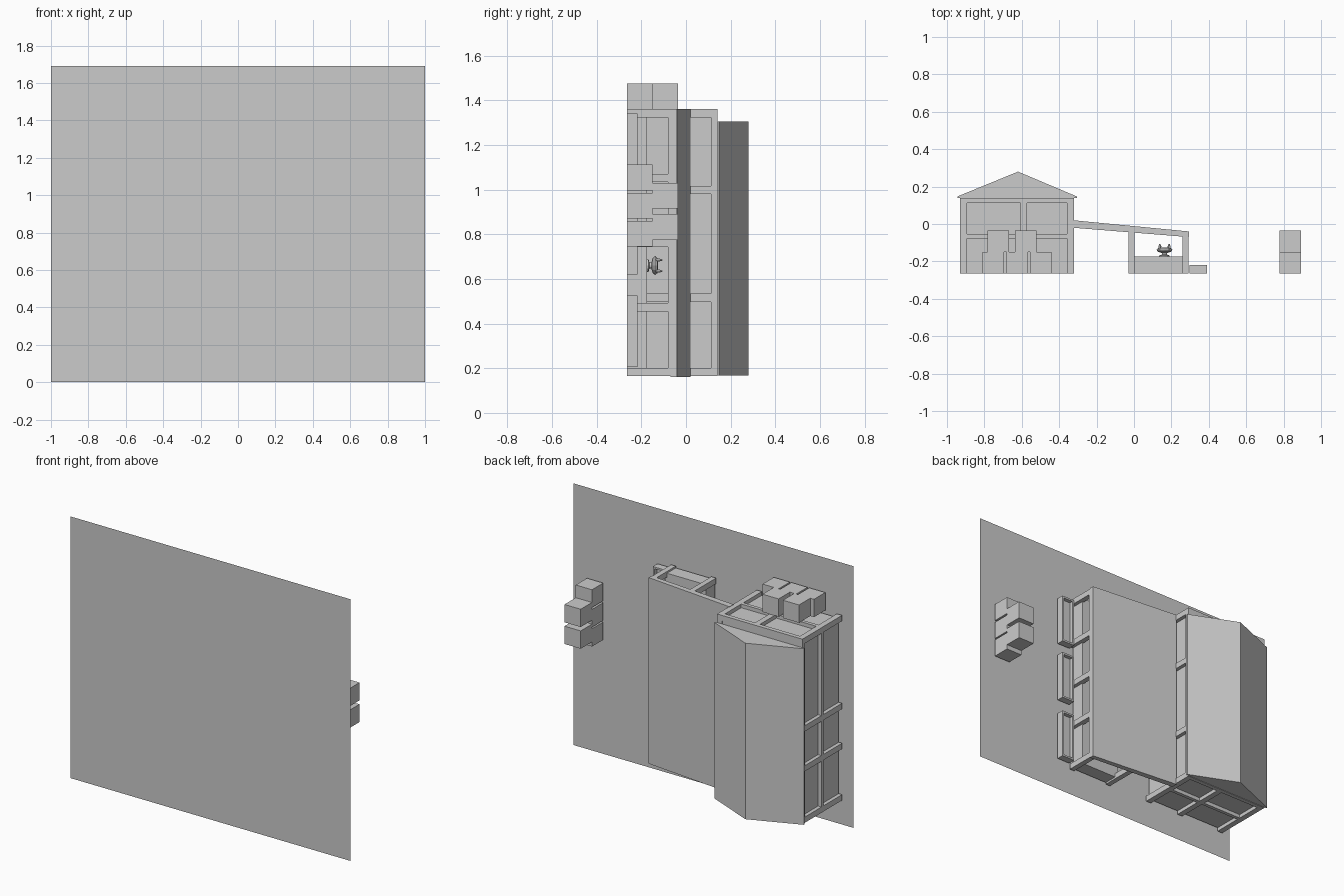
import bpy, bmesh, math
from mathutils import Vector, Matrix

if "Cube" in bpy.data.objects:
    bpy.data.objects.remove(bpy.data.objects["Cube"])

# The building lies with its "up" along +y; plan is x (width) by z (length)
B = -0.265          # base height of everything resting on the ground


def mesh_object(name, verts, faces):
    me = bpy.data.meshes.new(name)
    me.from_pydata(verts, [], faces)
    bm = bmesh.new()
    bm.from_mesh(me)
    if len(faces) > 1:
        bmesh.ops.recalc_face_normals(bm, faces=bm.faces)
    bm.to_mesh(me)
    bm.free()
    ob = bpy.data.objects.new(name, me)
    bpy.context.collection.objects.link(ob)
    return ob


def prism(name, profile, z0, z1):
    """Extrude an (x, y) outline along z."""
    n = len(profile)
    v = [(x, y, z) for z in (z0, z1) for x, y in profile]
    f = [tuple(range(n)), tuple(range(n, 2 * n))]
    f += [(i, (i + 1) % n, n + (i + 1) % n, n + i) for i in range(n)]
    return mesh_object(name, v, f)


def box(name, x0, x1, y0, y1, z0, z1):
    return prism(name, [(x0, y0), (x1, y0), (x1, y1), (x0, y1)], z0, z1)


# Ground sheet
mesh_object("ground", [(-1, -.28, 0), (-1, -.28, 1.69), (1, -.28, 1.69), (1, -.28, 0)],
            [(0, 1, 2, 3)])

# House walls, recessed behind the timber frame
X0, X1, Z0, Z1, T = -.93, -.32, .165, 1.36, .037
box("house_walls", X0 + .024, X1 - .024, B, .135, Z0 + .024, Z1 - .024)

# Long-side posts
for z in (Z0, .497, .755, Z1 - T):
    box("left_post", X0, X0 + T, B, .14, z, z + T)
for z in (Z0, .497, .98, Z1 - T):
    box("right_post", X1 - T, X1, B, .14, z, z + T)
# Middle post and beams on the two short ends, beams on the long sides
for z in (Z0, Z1 - T):
    box("end_centre_post", -.608, -.571, B, .14, z, z + T)
    for y0, y1 in ((-.077, -.054), (.112, .14)):
        box("end_beam", X0, X1, y0, y1, z, z + T)
for x in (X0, X1 - T):
    for y0, y1 in ((-.077, -.054), (.112, .14)):
        box("side_beam", x, x + T, y0, y1, Z0, Z1)

# Gable roof
prism("gable_roof", [(-.945, .14), (-.305, .14), (-.305, .147), (-.62, .28), (-.945, .147)],
      .168, 1.305)

# Sloping porch roof
prism("porch_roof", [(-.325, -.02), (.295, -.07), (.295, -.04), (-.325, .02)], .16, 1.362)

# Porch posts in two rows, with a raised platform between
for x, top in ((-.03, -.04), (.258, -.065)):
    box("porch_beam", x, x + .034, top - .015, top, Z0, Z1)
    for i in range(5):
        z = Z0 + i * (Z1 - T - Z0) / 4
        box("porch_post", x, x + .034, B, top, z, z + T)
box("porch_platform", -.02, .268, B, -.175, Z0 + .012, Z1 - .012)


# Open troughs along the porch
def trough(z0, z1):
    x0, x1, top, w = .298, .39, -.218, .012
    box("trough_floor", x0, x1, B, B + .022, z0, z1)
    for x in (x0, x1 - w):
        box("trough_side", x, x + w, B, top, z0, z1)
    for z in (z0, z1 - w):
        box("trough_end", x0 + w, x1 - w, B, top, z, z + w)


for z in (.205, .62, 1.02):
    trough(z, z + .32)

# Crate stacks
S = .115
for x in (-.81, -.683, -.557):
    box("end_crate", x, x + S, B, B + S, Z1, Z1 + S)
for x in (-.783, -.637):
    box("end_crate_upper", x, x + S, B + S, B + 2 * S, Z1, Z1 + S)
for z in (.745, .87, .997):
    box("yard_crate", .777, .893, B, B + S, z, z + S)
for z in (.775, .915):
    box("yard_crate_upper", .777, .893, B + S, B + 2 * S, z, z + S)


# Small ornament on the platform: foot, stem, bowl and knobs
def lathe(name, profile, cx, cz, n=12):
    v = [(cx + r * math.cos(2 * math.pi * k / n), y, cz + r * math.sin(2 * math.pi * k / n))
         for r, y in profile for k in range(n)]
    m = len(profile)
    f = [(i * n + k, i * n + (k + 1) % n, (i + 1) * n + (k + 1) % n, (i + 1) * n + k)
         for i in range(m - 1) for k in range(n)]
    f += [tuple(range(n)), tuple(range((m - 1) * n, m * n))]
    return mesh_object(name, v, f)


lathe("ornament_bowl", [(.028, -.175), (.028, -.168), (.014, -.164), (.014, -.155),
                        (.036, -.148), (.042, -.138), (.034, -.128), (.015, -.126)], .163, .66)
for k in range(4):
    a = math.pi / 4 + k * math.pi / 2
    lathe("ornament_knob", [(.006, -.135), (.008, -.12), (.003, -.106)],
          .163 + .035 * math.cos(a), .66 + .035 * math.sin(a), 6)
